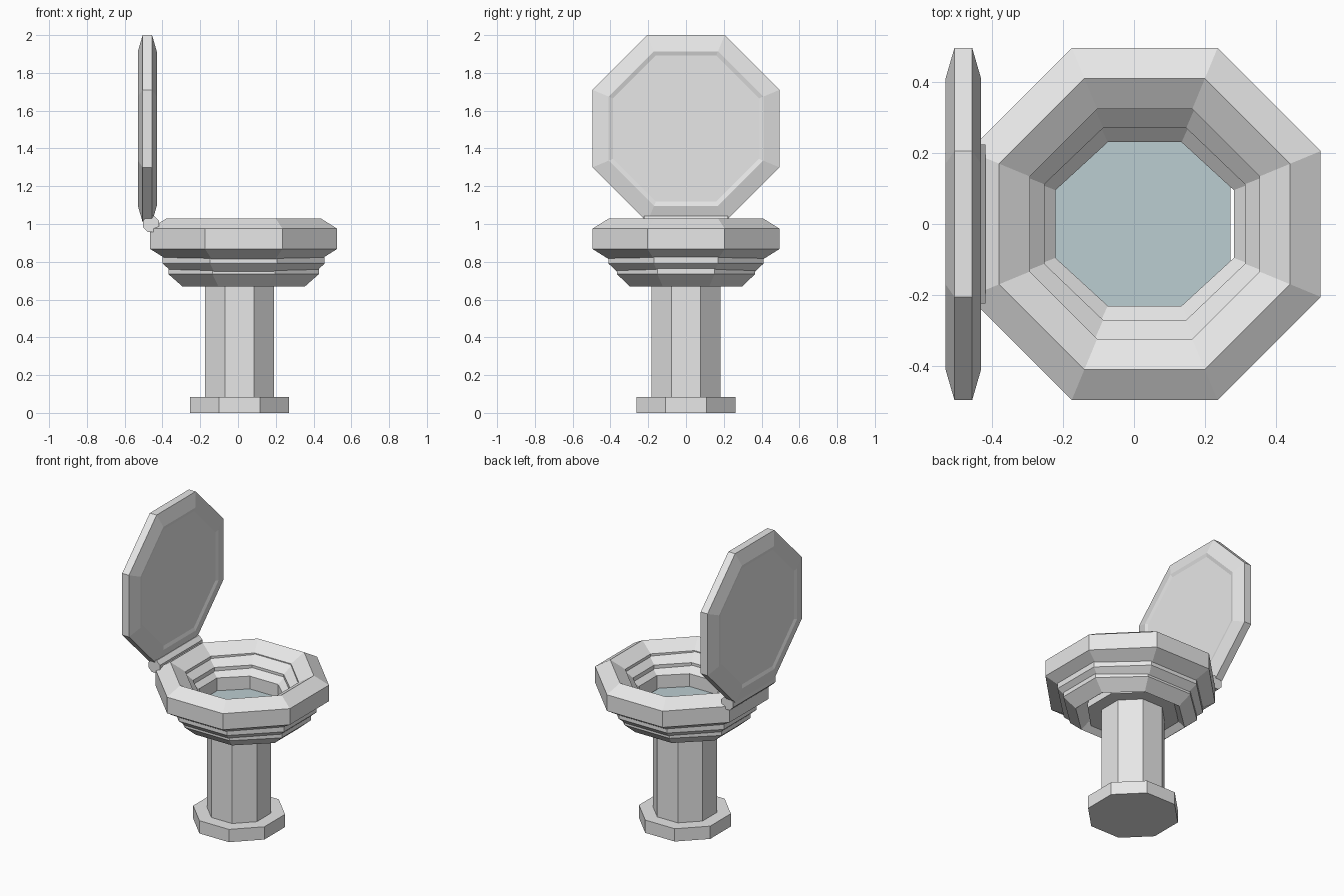
import bpy, bmesh, math
from mathutils import Matrix, Vector

if "Cube" in bpy.data.objects:
    bpy.data.objects.remove(bpy.data.objects["Cube"])


def material(name, rgb):
    m = bpy.data.materials.new(name)
    m.diffuse_color = (*rgb, 1)
    m.use_nodes = True
    m.node_tree.nodes["Principled BSDF"].inputs["Base Color"].default_value = m.diffuse_color
    return m


PORCELAIN = material("porcelain white", (0.8, 0.8, 0.8))
WATER = material("pale blue water", (0.50, 0.61, 0.64))


def octagon(apothem):
    r = apothem / math.cos(math.pi / 8)
    return [(r * math.cos(math.pi / 8 + i * math.pi / 4),
             r * math.sin(math.pi / 8 + i * math.pi / 4)) for i in range(8)]


def finish(bm, name, matrix, mats):
    bmesh.ops.transform(bm, matrix=matrix, verts=bm.verts)
    bmesh.ops.recalc_face_normals(bm, faces=bm.faces)
    me = bpy.data.meshes.new(name)
    bm.to_mesh(me)
    bm.free()
    for m in mats:
        me.materials.append(m)
    ob = bpy.data.objects.new(name, me)
    bpy.context.collection.objects.link(ob)
    return ob


def ring(name, major, w, h, matrix):
    """Eight-sided ring with a hexagonal section (half width w, half height h)."""
    bm = bmesh.new()
    section = [(w, h / 2), (0, h), (-w, h / 2), (-w, -h / 2), (0, -h), (w, -h / 2)]
    loops = [[bm.verts.new((x, y, dz)) for x, y in octagon(major + dr)]
             for dr, dz in section]
    for k in range(6):
        a, b = loops[k], loops[(k + 1) % 6]
        for i in range(8):
            j = (i + 1) % 8
            bm.faces.new((a[i], a[j], b[j], b[i]))
    return finish(bm, name, matrix, [PORCELAIN])


def prism(name, apothem, z0, z1, matrix=Matrix(), mats=(PORCELAIN,)):
    """Eight-sided prism; the top face takes the second material if given."""
    bm = bmesh.new()
    lo = [bm.verts.new((x, y, z0)) for x, y in octagon(apothem)]
    hi = [bm.verts.new((x, y, z1)) for x, y in octagon(apothem)]
    bm.faces.new(lo[::-1])
    top = bm.faces.new(hi)
    top.material_index = len(mats) - 1
    for i in range(8):
        j = (i + 1) % 8
        bm.faces.new((lo[i], lo[j], hi[j], hi[i]))
    return finish(bm, name, matrix, mats)


def place(x, z, stretch=1.0):
    return Matrix.Translation((x, 0, z)) @ Matrix.Diagonal((stretch, 1, 1, 1))


# Pedestal
stand = place(0.008, 0)
prism("base", 0.262, 0, 0.085, stand)
prism("column", 0.183, 0.08, 0.74, stand)

# Bowl: stacked rings narrowing downward
ring("seat_ring", 0.409, 0.086, 0.1075, place(0.03, 0.9215))
ring("middle_bowl_ring", 0.34, 0.07, 0.13, place(0.03, 0.855, 1.045))
ring("lower_bowl_ring", 0.298, 0.068, 0.13, place(0.03, 0.80, 1.09))

# Bowl floor with the water surface on top
prism("water_basin", 0.264, 0.70, 0.78, stand, (PORCELAIN, WATER))

# Raised lid: upright ring with a flat panel slightly recessed on both sides
upright = Matrix.Translation((-0.48, 0, 1.505)) @ Matrix.Rotation(math.pi / 2, 4, 'Y')
ring("lid_rim", 0.409, 0.086, 0.05, upright)
prism("lid_panel", 0.388, -0.0435, 0.0435, upright)

# Hinge bar along the back edge
along_y = Matrix.Translation((-0.46, 0, 1.0)) @ Matrix.Rotation(math.pi / 2, 4, 'X')
prism("hinge", 0.042, -0.223, 0.223, along_y)
